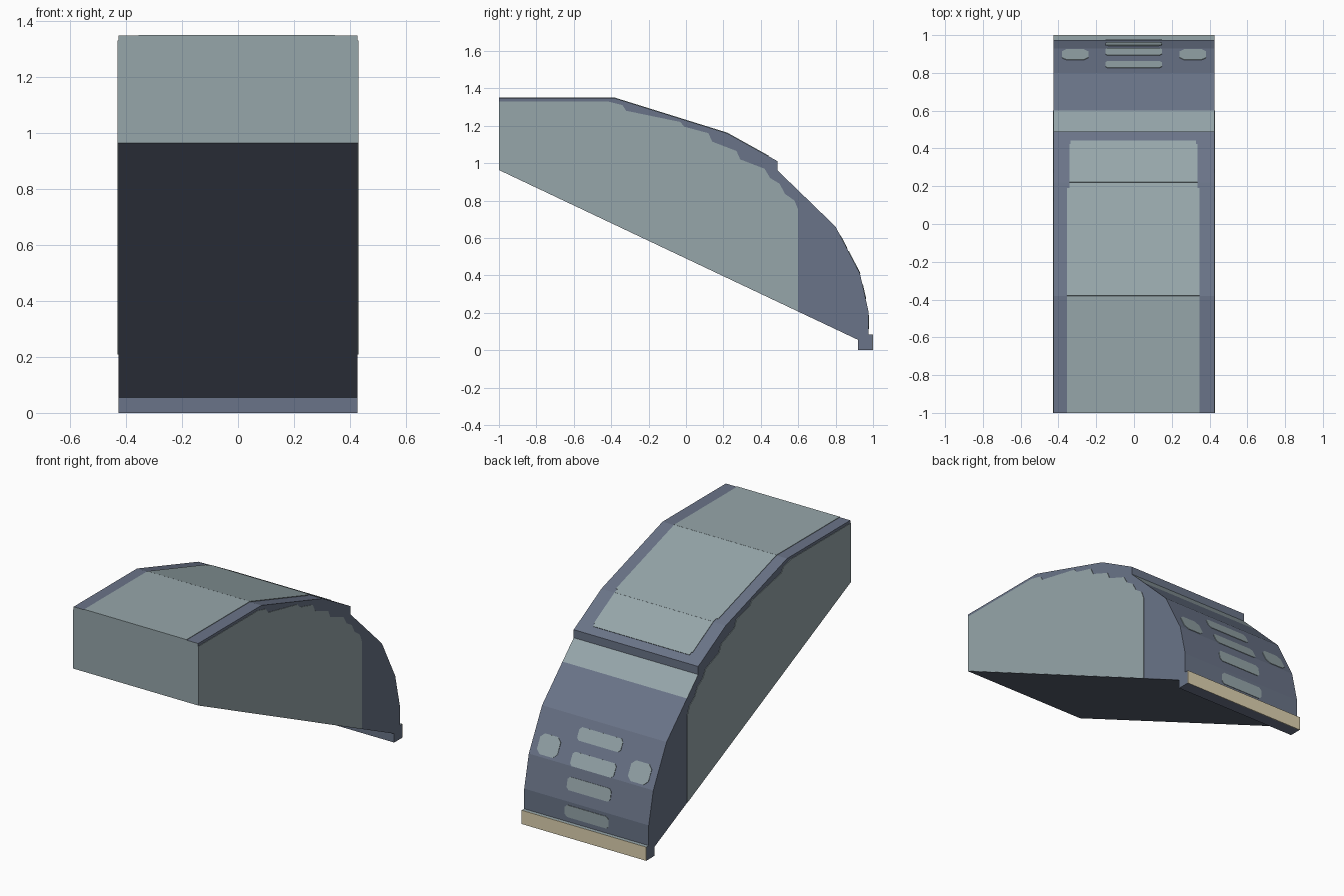
import bpy, bmesh
from mathutils import Vector

if "Cube" in bpy.data.objects:
    bpy.data.objects.remove(bpy.data.objects["Cube"])


def material(name, rgb):
    lin = [((c / 255 + 0.055) / 1.055) ** 2.4 for c in rgb]
    m = bpy.data.materials.new(name)
    m.diffuse_color = (*lin, 1)
    m.use_nodes = True
    m.node_tree.nodes["Principled BSDF"].inputs["Base Color"].default_value = m.diffuse_color
    return m


SLATE = material("slate_blue", (106, 116, 136))
GREY = material("pale_grey", (150, 166, 170))
BEIGE = material("beige", (222, 210, 176))
W = 0.427


def prism(name, points, offset, mats):
    """Solid made by pushing a flat polygon along an offset."""
    bm = bmesh.new()
    face = bm.faces.new([bm.verts.new(p) for p in points])
    ext = bmesh.ops.extrude_face_region(bm, geom=[face], use_keep_orig=True)
    moved = [v for v in ext["geom"] if isinstance(v, bmesh.types.BMVert)]
    bmesh.ops.translate(bm, verts=moved, vec=offset)
    bmesh.ops.recalc_face_normals(bm, faces=bm.faces)
    me = bpy.data.meshes.new(name)
    bm.to_mesh(me)
    bm.free()
    for m in mats:
        me.materials.append(m)
    ob = bpy.data.objects.new(name, me)
    bpy.context.collection.objects.link(ob)
    return ob


def panel(name, a, b, f0, f1, x0, x1, cut=0.0):
    """Thin plate on the body face running from profile point a to b."""
    a, b = Vector((0, *a)), Vector((0, *b))
    d = b - a
    length = d.length
    d.normalize()
    n = Vector((0, -d.z, d.y))
    s0, s1 = f0 * length, f1 * length
    c = cut
    if c:
        outline = [(x0 + c, s0), (x1 - c, s0), (x1, s0 + c), (x1, s1 - c),
                   (x1 - c, s1), (x0 + c, s1), (x0, s1 - c), (x0, s0 + c)]
    else:
        outline = [(x0, s0), (x1, s0), (x1, s1), (x0, s1)]
    pts = [a + d * s + Vector((x, 0, 0)) - n * 0.002 for x, s in outline]
    prism(name, pts, n * 0.005, [GREY])


# Body: side profile pushed across the width
roof = [(-1, 1.347), (-0.38, 1.347), (0.22, 1.16), (0.49, 1.01)]
nose = [(0.49, 0.96), (0.60, 0.854), (0.80, 0.66), (0.93, 0.41),
        (0.975, 0.21), (0.975, 0.055)]
profile = [(-1, 0.963)] + roof + nose + [(0.92, 0.055)]
body = prism("body_shell", [(-W, y, z) for y, z in profile], (2 * W, 0, 0), [SLATE, GREY])
for p in body.data.polygons:
    c = p.center
    rear_end = p.normal.y < -0.95
    band = 0.49 < c.y < 0.60 and abs(p.normal.x) < 0.1 and 0.86 < c.z < 0.95
    p.material_index = 1 if rear_end or band else 0

# Bumper with pale top and beige strip
lip = [(0.92, 0), (0.998, 0), (0.998, 0.085), (0.97, 0.085), (0.97, 0.056), (0.92, 0.056)]
bumper = prism("bumper", [(-W, y, z) for y, z in lip], (2 * W, 0, 0), [SLATE, GREY])
for p in bumper.data.polygons:
    p.material_index = 1 if p.normal.z > 0.9 and p.center.z > 0.08 else 0
prism("bumper_strip", [(-W, 0.995, 0), (W, 0.995, 0), (W, 0.995, 0.085), (-W, 0.995, 0.085)],
      (0, 0.005, 0), [BEIGE])

# Side panels with a stepped upper edge
steps = [(-1, 1.33), (-0.42, 1.33), (-0.34, 1.31), (-0.32, 1.28), (-0.03, 1.22),
         (-0.01, 1.195), (0.12, 1.16), (0.14, 1.115), (0.27, 1.065), (0.29, 1.02),
         (0.42, 0.97), (0.45, 0.92), (0.50, 0.89), (0.53, 0.835), (0.58, 0.80),
         (0.60, 0.75), (0.60, 0.208), (-1, 0.964)]
for side, label in ((-1, "left"), (1, "right")):
    prism(label + "_side_panel", [(side * (W - 0.002), y, z) for y, z in steps],
          (side * 0.005, 0, 0), [GREY])

# Roof panels following the slopes
panel("roof_panel_flat", roof[0], roof[1], 0, 1, -0.355, 0.347)
panel("roof_panel_slope", roof[1], roof[2], 0, 0.95, -0.355, 0.347)
panel("roof_panel_slope_end", roof[1], roof[2], 0.95, 1, -0.342, 0.335)
panel("roof_panel_front", roof[2], roof[3], 0, 0.75, -0.342, 0.335)
panel("roof_panel_tip", roof[2], roof[3], 0.75, 0.82, -0.335, 0.328)

# Grille slots and lamps on the nose
slots = [(2, 0.19, 0.47), (2, 0.70, 1.0), (3, 0.3, 0.68), (4, 0.14, 0.62)]
for i, (k, f0, f1) in enumerate(slots):
    panel(f"grille_slot_{i + 1}", nose[k], nose[k + 1], f0, f1, -0.152, 0.147, 0.015)
for side, label in ((-1, "left"), (1, "right")):
    x = side * 0.312
    panel(label + "_lamp", nose[2], nose[3], 0.52, 0.95, x - 0.07, x + 0.07, 0.025)
